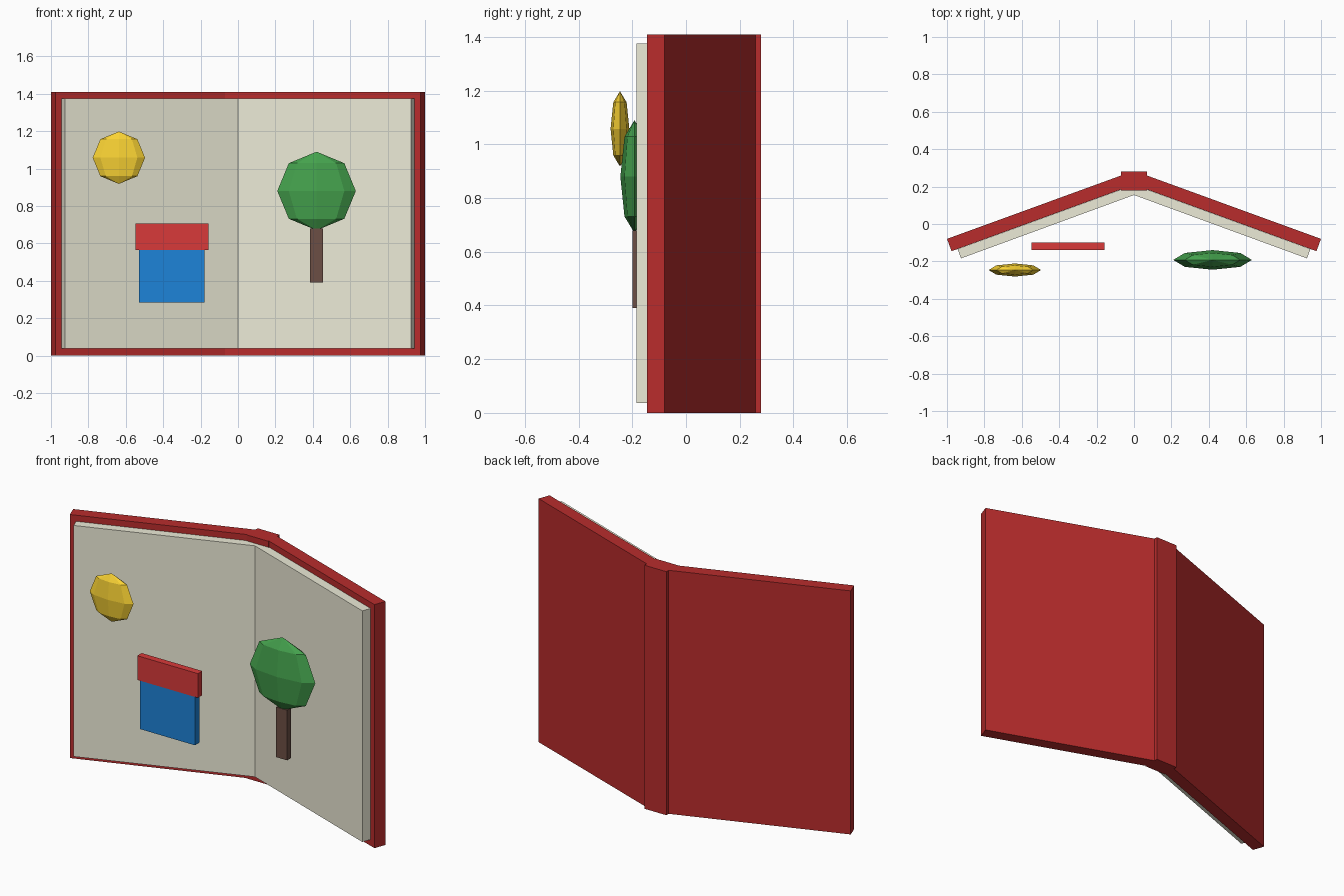
import bpy, bmesh
from math import sin, cos, radians
from mathutils import Matrix, Vector

if "Cube" in bpy.data.objects:
    bpy.data.objects.remove(bpy.data.objects["Cube"])

H = 1.41
TILT = radians(20)


def material(name, rgb):
    m = bpy.data.materials.new(name)
    m.diffuse_color = [(c / 255) ** 2.2 for c in rgb] + [1]
    m.use_nodes = True
    m.node_tree.nodes["Principled BSDF"].inputs["Base Color"].default_value = m.diffuse_color
    return m


RED = material("cover_red", (183, 48, 48))
PAPER = material("paper", (236, 234, 214))
YELLOW = material("yellow", (250, 210, 55))
BLUE = material("blue", (35, 130, 215))
ROOF = material("roof_red", (215, 60, 60))
GREEN = material("green", (70, 160, 78))
BROWN = material("brown", (108, 80, 70))


def finish(name, bm, mat):
    bmesh.ops.recalc_face_normals(bm, faces=bm.faces)
    me = bpy.data.meshes.new(name)
    bm.to_mesh(me)
    bm.free()
    me.materials.append(mat)
    ob = bpy.data.objects.new(name, me)
    bpy.context.collection.objects.link(ob)
    return ob


def prism(name, pts, z0, z1, mat):
    """Upright extrusion of a plan outline."""
    bm = bmesh.new()
    face = bm.faces.new([bm.verts.new((x, y, z0)) for x, y in pts])
    ext = bmesh.ops.extrude_face_region(bm, geom=[face])
    top = [v for v in ext["geom"] if isinstance(v, bmesh.types.BMVert)]
    bmesh.ops.translate(bm, verts=top, vec=(0, 0, z1 - z0))
    return finish(name, bm, mat)


def box(name, x0, x1, y0, y1, z0, z1, mat):
    return prism(name, [(x0, y0), (x1, y0), (x1, y1), (x0, y1)], z0, z1, mat)


def flat_ball(name, center, r, mat):
    """Low-poly ball squashed front to back."""
    bm = bmesh.new()
    bmesh.ops.create_uvsphere(bm, u_segments=8, v_segments=4, radius=r)
    bmesh.ops.scale(bm, vec=(1, 0.25, 1), verts=bm.verts)
    bmesh.ops.translate(bm, vec=center, verts=bm.verts)
    return finish(name, bm, mat)


# covers and page blocks, opened by the tilt angle on each side
along = Vector((cos(TILT), -sin(TILT)))
inward = Vector((-sin(TILT), -cos(TILT)))
a = Vector((0.012, 0.28))
b = a + along * 1.051
for side, s in (("left", -1), ("right", 1)):
    cover = [a, b, b + inward * 0.07, a + inward * 0.07]
    prism(side + "_cover", [(s * p.x, p.y) for p in cover], 0, H, RED)
    edge = Vector((0.943, -0.134))
    pages = [(0, 0.209), edge, edge + inward * 0.053, (0, 0.155)]
    prism(side + "_pages", [(s * x, y) for x, y in pages], 0.037, 1.375, PAPER)

box("spine", -0.07, 0.07, 0.18, 0.28, 0, H, RED)

# pop-up scene
box("house_wall", -0.53, -0.178, -0.14, -0.10, 0.285, 0.565, BLUE)
box("house_roof", -0.547, -0.159, -0.14, -0.10, 0.565, 0.705, ROOF)
box("tree_trunk", 0.385, 0.455, -0.20, -0.165, 0.39, 0.68, BROWN)
flat_ball("tree_crown", (0.42, -0.192, 0.88), 0.21, GREEN)
flat_ball("sun", (-0.637, -0.246, 1.058), 0.14, YELLOW)
